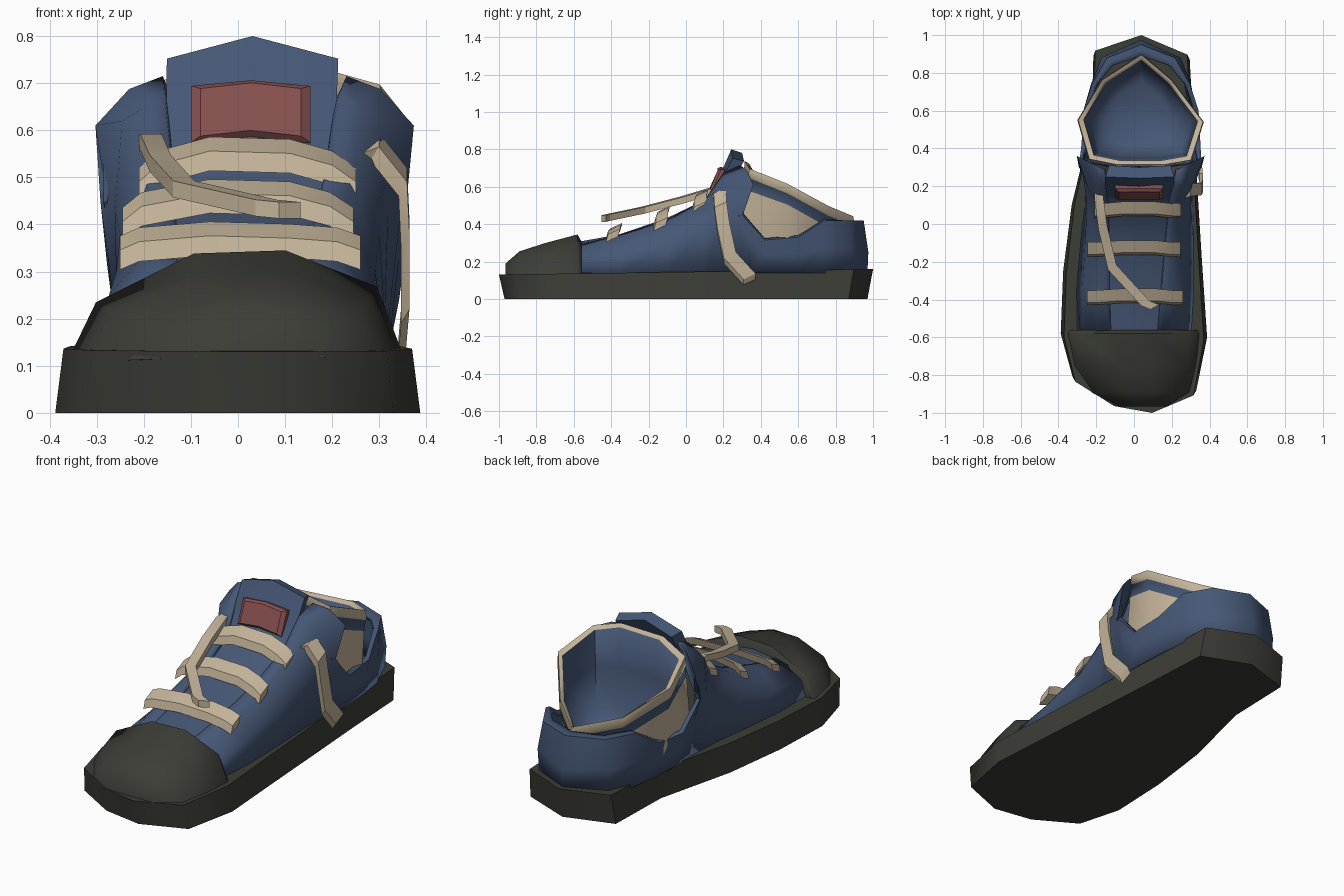
import bpy, math
from mathutils import Vector as V


def mat(name, c):
    m = bpy.data.materials.new(name)
    m.diffuse_color = (*c, 1)
    return m


BLUE = mat("navy canvas", (0.061, 0.096, 0.18))
DARK = mat("dark rubber", (0.045, 0.047, 0.037))
BEIGE = mat("beige fabric", (0.55, 0.455, 0.32))
RED = mat("red label", (0.24, 0.08, 0.078))


def make(name, verts, faces, mats, solid=0, angle=35):
    me = bpy.data.meshes.new(name)
    me.from_pydata([tuple(v) for v in verts], [], faces)
    ob = bpy.data.objects.new(name, me)
    bpy.context.collection.objects.link(ob)
    for m in mats:
        me.materials.append(m)
    bpy.ops.object.select_all(action='DESELECT')
    ob.select_set(True)
    bpy.context.view_layer.objects.active = ob
    if solid:
        mod = ob.modifiers.new("thickness", 'SOLIDIFY')
        mod.thickness, mod.offset = solid, -1
    else:
        bpy.ops.object.mode_set(mode='EDIT')
        bpy.ops.mesh.select_all(action='SELECT')
        bpy.ops.mesh.normals_make_consistent(inside=False)
        bpy.ops.object.mode_set(mode='OBJECT')
    bpy.ops.object.shade_smooth_by_angle(angle=math.radians(angle))
    return ob


def loft(name, rows, mats, closed=True, caps=True, solid=0, angle=35):
    """Skin equal-length rows of points into one surface."""
    n = len(rows[0])
    faces = [(j * n + r, (j + 1) * n + r, (j + 1) * n + (r + 1) % n, j * n + (r + 1) % n)
             for j in range(len(rows) - 1) for r in range(n if closed else n - 1)]
    if caps:
        faces += [tuple(range(n)), tuple(range((len(rows) - 1) * n, len(rows) * n))]
    return make(name, [p for row in rows for p in row], faces, mats, solid, angle)


def ribbon(name, pts, width, thick):
    """Flat strap following a path."""
    w, t = V(width) / 2, V(thick) / 2
    rows = [[V(p) - w - t, V(p) + w - t, V(p) + w + t, V(p) - w + t] for p in pts]
    return loft(name, rows, [BEIGE], angle=25)


def cx(y):  # the heel sits a little to the right
    return 0.037 * min(1, max(0, (y + 0.5) / 0.9))


# Sole: flared slab with a waist on the inner side
outline = [(0.1, -0.97), (-0.11, -0.935), (-0.325, -0.81), (-0.388, -0.58), (-0.375, -0.25),
           (-0.33, 0.1), (-0.225, 0.53), (-0.215, 0.89), (0.04, 0.97), (0.295, 0.87),
           (0.315, 0.5), (0.335, 0.2), (0.36, -0.2), (0.387, -0.6), (0.33, -0.88)]
loft("sole", [[(x, y, 0) for x, y in outline],
              [(x * 0.955, y * 1.031, 0.145 + 0.015 * y) for x, y in outline]], [DARK], angle=60)

# Toe cap: arched sections shrinking to the front
arch = [(-1.09, -0.1), (-0.9, 0.5), (-0.28, 0.97), (0.3, 1), (0.88, 0.65), (1.07, -0.1)]
loft("toe_cap", [[(c + hw * a, y, 0.125 + (z - 0.125) * b) for a, b in arch]
                 for y, hw, z, c in [(-0.56, 0.325, 0.31, 0), (-0.58, 0.335, 0.345, 0),
                                     (-0.75, 0.308, 0.30, 0.008), (-0.89, 0.245, 0.255, 0.04),
                                     (-0.965, 0.125, 0.19, 0.045)]], [DARK], angle=48)

# Upper: y, base width, mid width, z, shoulder width, z, inner edge width, z, y shifts of mid and inner
side = [(-0.62, 0.30, 0.28, 0.21, 0.19, 0.26, 0.12, 0.28, 0, 0),
        (-0.35, 0.31, 0.28, 0.25, 0.21, 0.33, 0.14, 0.345, 0, 0),
        (-0.10, 0.30, 0.275, 0.30, 0.205, 0.41, 0.15, 0.425, 0, 0),
        (0.10, 0.285, 0.275, 0.38, 0.22, 0.52, 0.165, 0.53, 0, 0),
        (0.20, 0.285, 0.29, 0.43, 0.275, 0.62, 0.185, 0.675, 0, 0),
        (0.36, 0.285, 0.31, 0.43, 0.338, 0.61, 0.195, 0.715, -0.08, -0.07),
        (0.30, 0.285, 0.31, 0.34, 0.325, 0.45, 0.31, 0.455, 0.03, 0.01),
        (0.42, 0.285, 0.305, 0.24, 0.315, 0.315, 0.295, 0.325, 0, 0),
        (0.60, 0.275, 0.29, 0.24, 0.305, 0.33, 0.285, 0.34, 0, 0),
        (0.74, 0.255, 0.265, 0.27, 0.26, 0.42, 0.235, 0.43, 0, 0),
        (0.88, 0.20, 0.21, 0.27, 0.18, 0.42, 0.15, 0.42, 0, -0.04)]


def column(row, s):
    y, b, m, zm, sh, zs, i, zi, dm, di = row
    c = cx(y)
    crown = 0.025 if zi > 0.7 else 0
    return [(c + s * b, max(y, 0.34) if dm > 0 else y - (0.04 if dm < 0 else 0), 0.14),
            (c + s * m, y + dm, zm), (c + s * sh, y, zs),
            (c + s * (sh + i) / 2, y + di / 2, (zs + zi) / 2 + crown), (c + s * i, y + di, zi)]


heel = [(0.037, 0.97, 0.14), (0.037, 0.975, 0.25), (0.037, 0.95, 0.42), (0.037, 0.92, 0.42), (0.037, 0.89, 0.42)]
loft("upper", [column(r, 1) for r in side] + [heel] + [column(r, -1) for r in reversed(side)],
     [BLUE], closed=False, caps=False, solid=0.025, angle=52)

# Padded collar: beige panel, blue band and beige rim outside, blue lining inside
rim = [(0.04, 0.9, 0.43), (0.2, 0.765, 0.485), (0.37, 0.54, 0.605), (0.305, 0.335, 0.685), (0.16, 0.31, 0.725),
       (-0.09, 0.31, 0.72), (-0.24, 0.34, 0.665), (-0.3, 0.55, 0.595), (-0.17, 0.765, 0.485)]
mid = V((0.035, 0.58))


def collar_ring(k, f, forward=0):
    ring = []
    for x, y, z in rim:
        q = mid + (V((x, y)) - mid) * k
        ring.append((q.x, q.y - (forward if y < 0.4 else 0), f(z)))
    return ring


collar = loft("collar", [collar_ring(0.82, lambda z: 0.18, 0.1),
                         collar_ring(0.91, lambda z: 0.29, 0.09),
                         collar_ring(0.955, lambda z: max(0.30, z - 0.1), 0.03),
                         collar_ring(0.985, lambda z: z - 0.04),
                         collar_ring(1.0, lambda z: z - 0.035), collar_ring(0.985, lambda z: z + 0.012),
                         collar_ring(0.9, lambda z: z), collar_ring(0.87, lambda z: 0.12 + z * 0.55),
                         collar_ring(0.8, lambda z: 0.16 + z * 0.2), collar_ring(0.55, lambda z: 0.21)],
              [BEIGE, BLUE], angle=60)
n = len(rim)
for f in collar.data.polygons:
    band = min(f.vertices) // n
    if band == 2 or band >= 6:
        f.material_index = 1

# Tongue: padded strip with a peaked top
tongue = []
for y, z, hw, rise in [(-0.6, 0.28, 0.15, 0.02), (-0.35, 0.325, 0.16, 0.02), (-0.1, 0.405, 0.17, 0.025),
                       (0.11, 0.505, 0.18, 0.025), (0.18, 0.62, 0.18, 0.02), (0.25, 0.752, 0.182, 0.048)]:
    c = cx(y)
    tongue.append([(c + hw * a, y + d, z + rise * b) for a, b, d in
                   [(-1, 0, 0), (0, 1, -0.008), (1, 0, 0), (0.9, -0.3, 0.06), (0, 0.6, 0.05), (-0.9, -0.3, 0.06)]])
loft("tongue", tongue, [BLUE])

# Label: bevelled red pad on the tongue
label = []
for k, out in [(1, 0.0), (1, 0.02), (0.84, 0.034)]:
    label.append([(0.027 + 0.127 * a * k, 0.183 + 0.024 * b * k - out,
                   0.628 + 0.06 * b * k + out * 0.3 + (0.012 if a == 0 else 0))
                  for a, b in [(-1, -1), (0, -1), (1, -1), (1, 1), (0, 1), (-1, 1)]])
loft("label", label, [RED], angle=20)

# Three crossing laces
for k, (y, z0, z1, xl, xr) in enumerate([(-0.39, 0.345, 0.37, -0.25, 0.26),
                                         (-0.135, 0.405, 0.46, -0.245, 0.245),
                                         (0.07, 0.49, 0.55, -0.21, 0.25)]):
    zs = z0 + (z1 - z0) * 0.5
    ribbon("lace_%d" % (k + 1), [(xl, y, z0 - 0.005), (xl + 0.04, y, zs), (-0.06, y + 0.01, z1),
                                 (0.11, y + 0.01, z1 - 0.005), (xr - 0.05, y, zs), (xr, y, z0 - 0.005)],
           (0, 0.065, 0.03), (0, 0.012, 0.042))

# Loose lace ends
ribbon("loose_lace_left", [(-0.19, 0.21, 0.57), (-0.185, 0.13, 0.575), (-0.165, -0.02, 0.53),
                           (-0.115, -0.23, 0.475), (0.06, -0.42, 0.435), (0.11, -0.44, 0.43)],
       (0.045, 0.025, 0), (0, 0, 0.035))
ribbon("loose_lace_right", [(0.24, 0.16, 0.545), (0.29, 0.18, 0.565), (0.35, 0.185, 0.49), (0.355, 0.2, 0.38),
                            (0.355, 0.235, 0.22), (0.345, 0.34, 0.105)],
       (0, 0.065, 0.03), (0.018, 0, 0.03))
